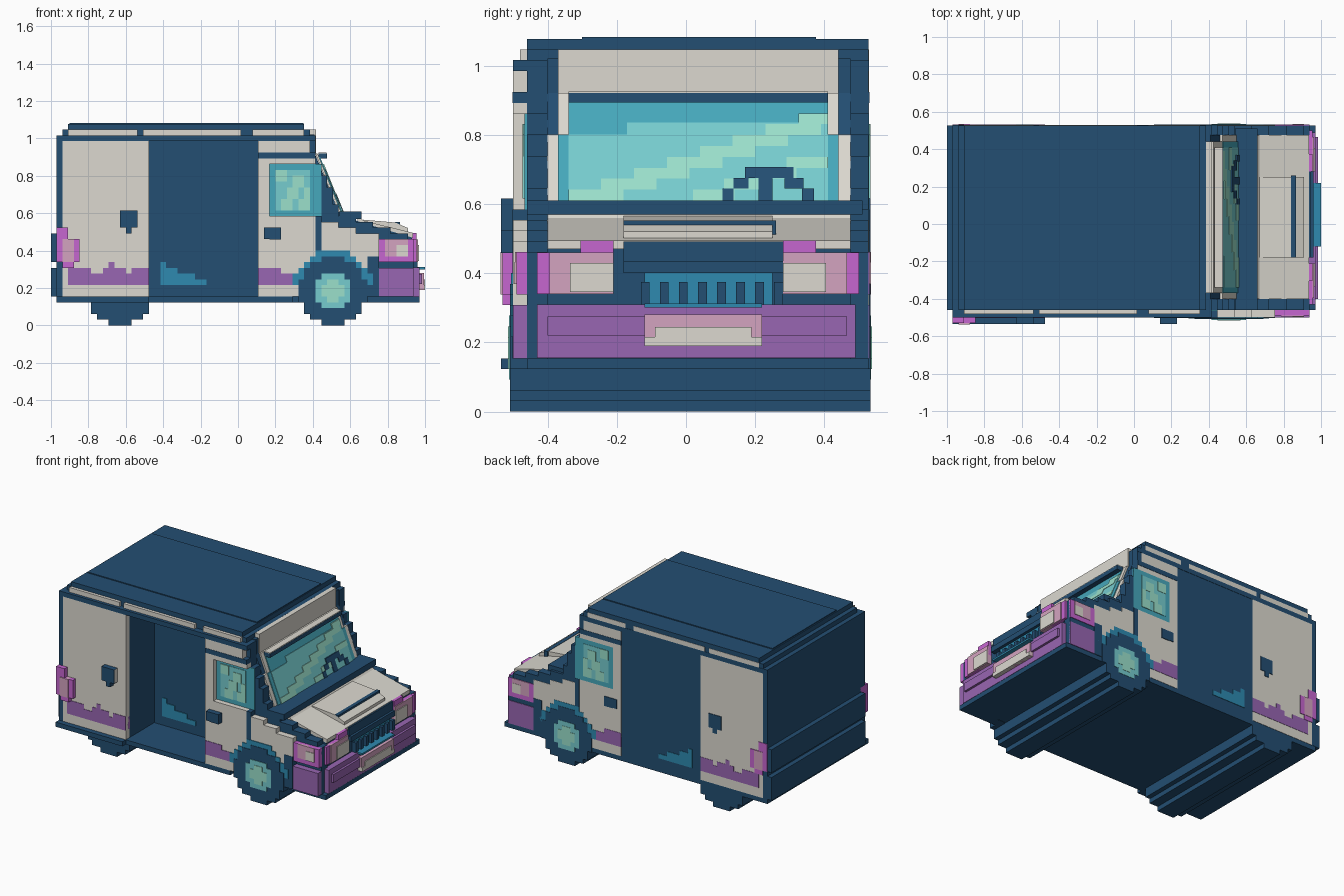
import bpy
import math

default_cube = bpy.data.objects.get("Cube")
if default_cube:
    bpy.data.objects.remove(default_cube, do_unlink=True)

PIXEL = 2 / 65          # size of one block of the stepped style
RIGHT, LEFT = -0.46, 0.527   # body sides along y
INNER_RIGHT, INNER_LEFT = -0.4, 0.475


def linear(channel):
    c = channel / 255
    return c / 12.92 if c < 0.04 else ((c + 0.055) / 1.055) ** 2.4


def material(name, red, green, blue):
    mat = bpy.data.materials.new(name)
    mat.use_nodes = True
    colour = (linear(red), linear(green), linear(blue), 1)
    mat.diffuse_color = colour
    mat.node_tree.nodes["Principled BSDF"].inputs["Base Color"].default_value = colour
    return mat


navy = material("navy", 35, 78, 114)
beige = material("beige", 220, 217, 208)
purple = material("purple", 152, 102, 178)
magenta = material("magenta", 198, 102, 208)
pink = material("pink", 212, 164, 192)
teal = material("teal", 70, 168, 188)
cyan = material("cyan", 118, 204, 207)
mint = material("mint", 155, 224, 203)
blue = material("blue", 46, 138, 176)


def build(name, mat, solids):
    """Each solid is an (x, z) outline swept from one y to another."""
    verts, faces = [], []
    for outline, near, far in solids:
        start, count = len(verts), len(outline)
        verts += [(x, near, z) for x, z in outline]
        verts += [(x, far, z) for x, z in outline]
        faces.append([start + n for n in range(count)])
        faces.append([start + count + n for n in reversed(range(count))])
        for n in range(count):
            m = (n + 1) % count
            faces.append([start + m, start + n, start + count + n, start + count + m])
    mesh = bpy.data.meshes.new(name)
    mesh.from_pydata(verts, [], faces)
    mesh.materials.append(mat)
    obj = bpy.data.objects.new(name, mesh)
    bpy.context.collection.objects.link(obj)
    return obj


def box(x0, x1, near, far, z0, z1):
    return ([(x0, z0), (x1, z0), (x1, z1), (x0, z1)], near, far)


def blocks(rects, near, far):
    """Boxes from (first column, last column, bottom row, top row)."""
    return [box(a * PIXEL - 1, b * PIXEL - 1, near, far, c * PIXEL, d * PIXEL)
            for a, b, c, d in rects]


def skin(name, mat, rects, depth=0.04, level=1):
    """Same side artwork twice: in relief on the right, flat on the left."""
    build("right_" + name, mat, blocks(rects, RIGHT - depth, RIGHT + 0.005))
    build("left_" + name, mat, blocks(rects, LEFT - 0.01, LEFT + level * 0.002))


def disc(column, row, radius, lowest=0):
    """Stepped disc as one rectangle per row."""
    rects = []
    for k in range(max(lowest, row - radius), row + radius):
        half = round(math.sqrt(radius ** 2 - (k + 0.5 - row) ** 2))
        rects.append((column - half, column + half, k, k + 1))
    return rects


# Main shell: rear cabin, wall behind the open doorway, roof and floor
build("rear_cabin", navy, blocks([(1, 17, 5, 33)], RIGHT, LEFT))
build("doorway_back_wall", navy, blocks([(17, 36, 5, 33)], -0.2, LEFT))
build("roof", navy, blocks([(2, 45, 33, 34), (3, 44, 34, 35)], RIGHT, LEFT))
build("roof_crown", navy, [box(-0.9, 0.35, -0.3, 0.375, 1.05, 1.083)])
build("floor", navy, blocks([(1, 42, 4, 5)], -0.5, LEFT))
build("right_sill", navy, blocks([(1, 17, 4, 5)], -0.535, -0.5))
build("rear_bumper", navy, blocks([(0, 1, 5, 10), (0, 1, 11, 16)], RIGHT, LEFT))

# Front cabin: sloped core between two stepped side walls
build("front_core", navy, [([(0.107, 0.125), (0.93, 0.125), (0.93, 0.47), (0.66, 0.55),
                            (0.545, 0.59), (0.41, 0.92), (0.41, 1.02), (0.107, 1.02)],
                           INNER_RIGHT, INNER_LEFT)])
steps = [(46, 28, 33), (47, 26, 28), (48, 24, 26), (49, 21, 24), (50, 19, 21),
         (53, 18, 19), (56, 17, 18), (59, 16, 17), (62, 15, 16), (63, 4, 15)]
wall = [(36, end, low, high) for end, low, high in steps]
build("right_front_wall", navy, blocks(wall, RIGHT, INNER_RIGHT))
build("left_front_wall", navy, blocks(wall, INNER_LEFT, LEFT))

# Axle and wheel blocks under the body
for name, middle in (("rear_axle", 12), ("front_axle", 49)):
    rects = [(middle - half, middle + half, low, high)
             for half, low, high in ((2, 0, 1), (4, 1, 2), (5, 2, 4.5))]
    build(name, navy, blocks(rects, RIGHT, LEFT))

# Side panels
skin("rear_panel", beige, [(2, 17, 5, 32)])
skin("rear_corner", navy, [(1, 2, 5, 33), (2, 46, 32, 33)], 0.04, 1)
skin("roof_trim", beige, [(3, 15, 33, 34), (16, 33, 33, 34), (35, 44, 33, 34)], 0.02)
skin("front_door", beige, [(36, 38, 5, 29), (38, 46, 5, 19), (36, 45, 30, 32),
                           (38, 46, 28, 29), (47, 50, 5, 18), (50, 53, 5, 17),
                           (53, 57, 5, 16)])
skin("door_frame", navy, [(36, 46, 29, 30), (46, 47, 13, 19), (55, 57, 5, 12)], 0.042, 2)
skin("purple_band", purple, [(3, 17, 7, 9), (3, 7, 9, 10), (9, 13, 9, 10), (10, 11, 10, 11),
                             (14, 17, 9, 10), (36, 42, 7, 9), (36, 40, 9, 10)], 0.043, 2)
skin("door_handles", navy, [(12, 15, 17, 20), (13, 14, 16, 17), (37, 40, 15, 17),
                            (38, 40, 14.9, 15)], 0.075, 3)
build("handle_backs", beige, blocks([(12, 15, 17, 20), (37, 40, 15, 17)], -0.53, -0.46))

# Side windows with reflections
skin("window", teal, [(38, 47, 19, 28)], 0.006, 1)
skin("window_shine", cyan, [(39, 45, 20, 27)], 0.009, 2)
skin("window_glint", mint, [(40 + n // 2, 42 + n // 2, 20 + n, 21 + n) for n in range(6)]
     + [(43, 45, 20, 22), (44, 45, 22, 24), (39, 41, 25, 27)], 0.012, 3)

# Splash of blue on the doorway wall, inside and outside
splash = [(19, 27, 7, 8), (19, 25, 8, 9), (19, 22, 9, 10), (19, 20, 10, 11)]
build("inner_splash", blue, blocks(splash, -0.205, -0.19))
build("left_splash", blue, blocks(splash, LEFT - 0.01, LEFT + 0.003))

# Front wheels, arches and hubs
skin("wheel_arch", blue, disc(49, 6, 7, 7), 0.045, 2)
skin("front_tyre", navy, disc(49, 6, 6), 0.048, 3)
skin("hub", cyan, disc(49, 6, 3), 0.052, 4)
skin("hub_cap", mint, [(48, 50, 4, 8), (47, 51, 5, 7)], 0.055, 5)

# Tail lamps and the side faces of the nose
skin("tail_lamp", magenta, [(1, 3, 15, 17), (1, 5, 11, 15), (2, 4, 10, 11)], 0.07, 3)
skin("tail_lamp_glass", pink, [(2, 4, 11, 15)], 0.076, 4)
skin("bumper_side", purple, [(57, 63, 5, 10)], 0.04, 2)
skin("lamp_side", magenta, [(57, 63, 11, 15)], 0.03, 2)
skin("lamp_side_glass", pink, [(58, 62, 12, 15)], 0.034, 3)
skin("lamp_side_shine", beige, [(60, 62, 12, 14)], 0.037, 4)

# Windscreen: thin tilted panes stacked in layers


def pane(near, far, low, high, lift):
    def at(z):
        return 0.555 - (z - 0.61) * 0.4 + lift
    return ([(at(low) - 0.012, low), (at(low), low), (at(high), high),
             (at(high) - 0.012, high)], near, far)


build("windscreen_frame", beige, [pane(-0.4, INNER_LEFT, 0.6, 0.8, -0.006),
                                  pane(-0.37, 0.44, 0.8, 0.92, -0.006)])
build("windscreen", teal, [pane(-0.37, 0.44, 0.61, 0.8, 0), pane(-0.34, 0.41, 0.8, 0.9, 0)])
build("windscreen_shine", cyan, [pane(-0.34, 0.41, 0.61, 0.7, 0.003),
                                 pane(-0.34, 0.41, 0.7, 0.8, 0.003),
                                 pane(-0.17, 0.41, 0.8, 0.835, 0.003)])
glints = []
for n in range(8):
    low = 0.61 + n * 0.0315
    for start, shift, width in ((-0.34, 0.095, 0.16), (0.02, 0.09, 0.12)):
        left_end = start + n * shift
        if left_end < 0.38:
            glints.append(pane(left_end, min(left_end + width, 0.41), low, low + 0.0315, 0.006))
build("windscreen_glint", mint, glints)
build("steering_wheel", navy, [
    pane(0.105, 0.137, 0.61, 0.645, 0.009), pane(0.137, 0.18, 0.645, 0.675, 0.009),
    pane(0.17, 0.31, 0.675, 0.706, 0.009), pane(0.21, 0.25, 0.61, 0.675, 0.009),
    pane(0.285, 0.34, 0.645, 0.675, 0.009), pane(0.335, 0.37, 0.61, 0.645, 0.009)])
build("windscreen_cap", navy, [box(0.43, 0.475, -0.34, 0.41, 0.893, 0.92)])
build("cap_top", beige, [box(0.43, 0.474, -0.34, 0.41, 0.92, 0.925)])
build("header", beige, [box(0.38, 0.416, -0.37, 0.44, 0.92, 1.046)])
build("cowl", navy, [box(0.54, 0.66, RIGHT, 0.51, 0.57, 0.61)])

# Sloped hood with a raised scoop
build("hood", beige, [([(0.64, 0.59), (0.67, 0.56), (0.935, 0.495), (0.935, 0.47),
                        (0.64, 0.5)], INNER_RIGHT, INNER_LEFT)])
build("hood_scoop", beige, [([(0.67, 0.565), (0.84, 0.55), (0.91, 0.52), (0.91, 0.495),
                              (0.67, 0.5)], -0.18, 0.25)])
build("scoop_mouth", navy, [box(0.9, 0.945, -0.18, 0.28, 0.43, 0.492),
                            box(0.84, 0.865, -0.18, 0.26, 0.5, 0.552)])

# Nose: grille, headlamps and bumper
build("grille", blue, [box(0.92, 0.94, -0.12, 0.25, 0.31, 0.4),
                       box(0.92, 1, -0.12, 0.22, 0.3, 0.312)])
build("grille_bars", navy, [box(0.92, 0.96, -0.13 + n * 0.055, -0.105 + n * 0.055, 0.31, 0.375)
                            for n in range(8)])
build("grille_brow", navy, [box(0.92, 0.96, -0.18, 0.28, 0.4, 0.435)])
for name, inner, outer in (("right_headlamp", -0.21, -0.43), ("left_headlamp", 0.28, 0.497)):
    side = math.copysign(1, outer)

    def lamp(reach, start, end, low, high):
        return [box(0.9, reach, *sorted((inner + side * start, inner + side * end)), low, high)]
    build(name, magenta, lamp(0.955, 0, 0.095, 0.4, 0.495) + lamp(0.955, 0.09, 0.22, 0.34, 0.46))
    build(name + "_glass", pink, lamp(0.962, 0, 0.185, 0.34, 0.46))
    build(name + "_shine", beige, lamp(0.967, 0, 0.125, 0.345, 0.43))
build("front_bumper", purple, [box(0.9, 0.97, -0.43, 0.49, 0.155, 0.31),
                               box(0.9, 0.985, -0.4, 0.465, 0.22, 0.275)])
build("bumper_plate", pink, [box(0.95, 0.994, -0.12, 0.22, 0.19, 0.28)])
build("bumper_plate_shine", beige, [box(0.95, 1, -0.12, 0.22, 0.19, 0.215),
                                    box(0.95, 1, -0.09, 0.19, 0.215, 0.245)])
build("nose_underside", navy, blocks([(56, 64, 4, 5)], RIGHT, LEFT))
